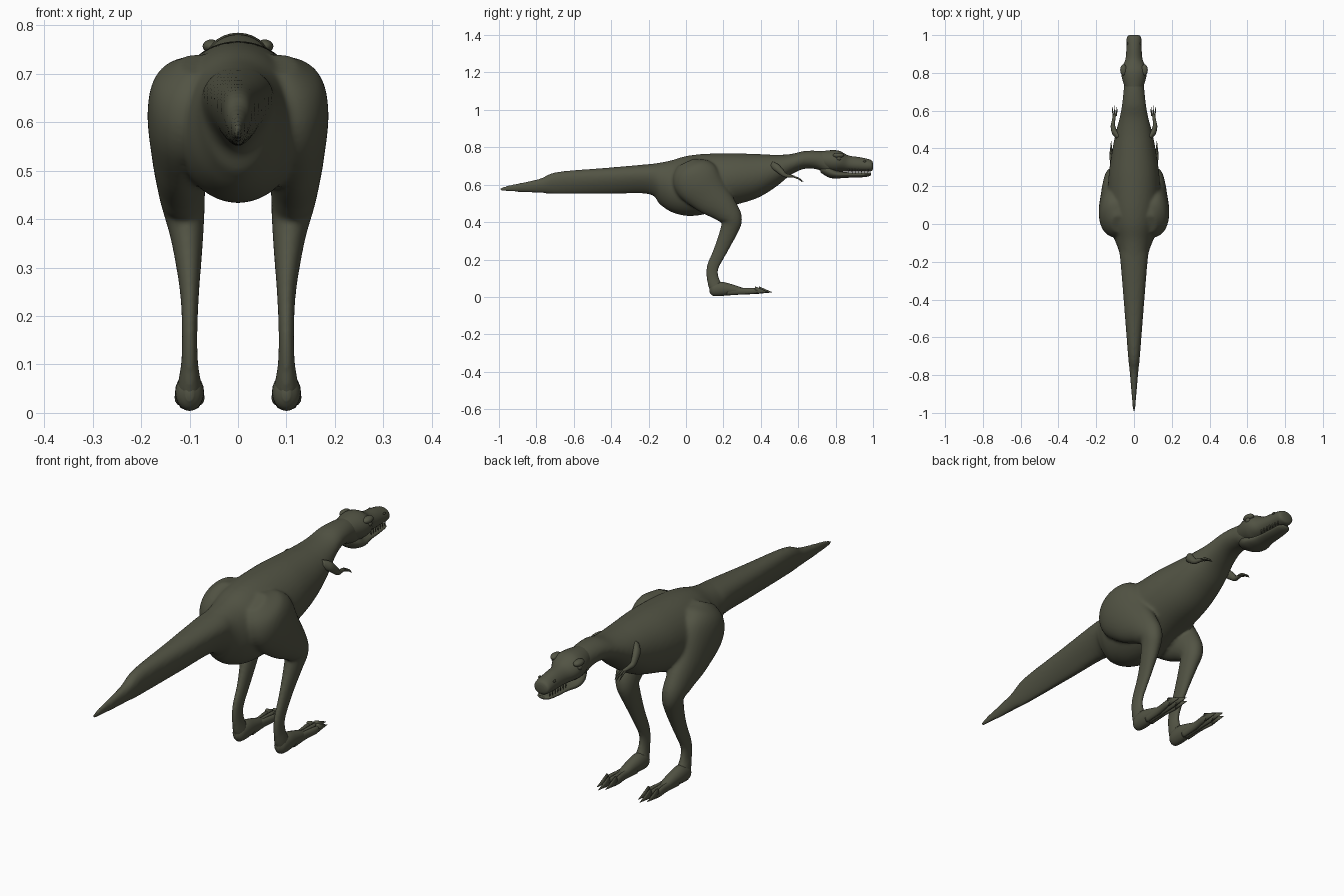
import bpy, bmesh, math
from mathutils import Vector

cube = bpy.data.objects.get("Cube")
if cube:
    bpy.data.objects.remove(cube, do_unlink=True)


def make_material(name, colour):
    mat = bpy.data.materials.new(name)
    mat.use_nodes = True
    mat.diffuse_color = colour
    mat.node_tree.nodes["Principled BSDF"].inputs["Base Color"].default_value = colour
    return mat


hide = make_material("olive hide", (0.085, 0.088, 0.058, 1))


def smooth_rows(rows, steps):
    """Catmull-Rom interpolation of every column."""
    out = []
    for i in range(len(rows) - 1):
        a, b, c, d = (rows[min(max(i + j, 0), len(rows) - 1)] for j in (-1, 0, 1, 2))
        for s in range(steps):
            t = s / steps
            out.append([q + t * (r - p + t * (2*p - 5*q + 4*r - s4 + t * (3*q - p - 3*r + s4))) / 2
                        for p, q, r, s4 in zip(a, b, c, d)])
    return out + [list(rows[-1])]


def tube(bm, rows, upright=False, sides=28, steps=5):
    """Loft egg-shaped rings; row = x, y, z, half width, half depth, egg factor."""
    rows = smooth_rows(rows, steps)
    centres = [Vector(r[:3]) for r in rows]
    rings = []
    for i, (x, y, z, rx, rn, egg) in enumerate(rows):
        along = centres[min(i + 1, len(rows) - 1)] - centres[max(i - 1, 0)]
        normal = Vector((0, 0, 1)) if upright else Vector((1, 0, 0)).cross(along).normalized()
        ring = []
        for k in range(sides):
            a = math.tau * k / sides
            offset = Vector((max(rx, .001) * math.cos(a) * (1 + egg * math.sin(a)), 0, 0))
            ring.append(bm.verts.new(centres[i] + offset + normal * max(rn, .001) * math.sin(a)))
        rings.append(ring)
    for r0, r1 in zip(rings, rings[1:]):
        for k in range(sides):
            n = (k + 1) % sides
            bm.faces.new((r0[k], r0[n], r1[n], r1[k]))
    bm.faces.new(rings[0][::-1])
    bm.faces.new(rings[-1])


def profile(rows):
    """Turn y, top, bottom, half width, egg into tube rows."""
    return [(0, y, (t + b) / 2, w, (t - b) / 2, e) for y, t, b, w, e in rows]


def ball(bm, centre, radii):
    new = bmesh.ops.create_uvsphere(bm, u_segments=16, v_segments=10, radius=1)["verts"]
    for v in new:
        v.co = Vector(centre) + Vector(c * r for c, r in zip(v.co, radii))


def finish(name, bm):
    bmesh.ops.recalc_face_normals(bm, faces=bm.faces)
    for f in bm.faces:
        f.smooth = True
    mesh = bpy.data.meshes.new(name)
    bm.to_mesh(mesh)
    bm.free()
    mesh.materials.append(hide)
    obj = bpy.data.objects.new(name, mesh)
    bpy.context.collection.objects.link(obj)
    return obj


def flip(side, rows):
    return [(side * r[0], *r[1:]) for r in rows]


# Tail, trunk and neck with both legs, fused into one skin
torso = [(-1, .58, .572, .003, 0), (-.96, .595, .563, .008, .1), (-.79, .63, .556, .022, .2),
         (-.69, .668, .55, .031, .3), (-.43, .69, .55, .05, .35), (-.2, .71, .55, .069, .3),
         (-.14, .718, .495, .08, .15), (-.08, .73, .455, .104, 0), (0, .753, .434, .128, 0),
         (.1, .765, .442, .14, 0), (.25, .768, .488, .135, 0), (.38, .764, .528, .117, 0),
         (.48, .76, .588, .098, 0), (.56, .764, .652, .077, 0), (.63, .78, .684, .064, 0),
         (.7, .782, .682, .056, 0), (.76, .775, .655, .051, 0), (.8, .765, .67, .045, 0)]
leg = [(.085, 0, .72, .035, .05, 0), (.102, .02, .68, .07, .105, 0), (.117, .06, .62, .07, .127, 0),
       (.119, .13, .54, .06, .105, 0), (.117, .205, .47, .05, .075, 0), (.112, .244, .415, .043, .057, 0),
       (.105, .23, .355, .033, .048, 0), (.1, .185, .25, .02, .038, 0), (.1, .143, .16, .016, .033, 0),
       (.1, .143, .1, .018, .033, 0), (.1, .16, .05, .026, .036, 0), (.1, .172, .035, .02, .02, 0)]
bm = bmesh.new()
tube(bm, profile(torso), upright=True, sides=40)
for side in (1, -1):
    tube(bm, flip(side, leg))
body = finish("body_and_legs", bm)
remesh = body.modifiers.new("fuse", "REMESH")
remesh.mode = "VOXEL"
remesh.voxel_size = .007
remesh.use_smooth_shade = True
soften = body.modifiers.new("soften", "SMOOTH")
soften.factor = .5
soften.iterations = 10

# Upper head: flared behind the eyes, blunt at the snout
skull = [(.68, .772, .71, .03, 0), (.74, .781, .68, .054, 0), (.79, .785, .668, .067, 0),
         (.825, .779, .67, .066, 0), (.87, .756, .672, .046, -.1), (.93, .747, .671, .04, -.1),
         (.975, .737, .671, .039, -.05), (.994, .728, .674, .034, 0), (1, .715, .685, .02, 0)]
bm = bmesh.new()
tube(bm, profile(skull), upright=True)
for side in (1, -1):
    ball(bm, (side * .055, .815, .757), (.018, .03, .014))
finish("skull", bm)

# Lower jaw
jaw = [(.72, .71, .665, .03, 0), (.765, .7, .638, .052, 0), (.81, .676, .634, .053, 0),
       (.86, .667, .637, .041, .15), (.93, .665, .639, .035, .2), (.975, .666, .644, .03, .2),
       (.99, .664, .652, .018, 0)]
bm = bmesh.new()
tube(bm, profile(jaw), upright=True)
finish("lower_jaw", bm)

# Teeth along the upper jaw
bm = bmesh.new()
for side in (1, -1):
    for i in range(7):
        y = .87 + i * .017
        x = side * (.031 - i * .0008)
        tube(bm, [(x, y, .685, .003, .004, 0), (x, y + .001, .661, .0005, .0005, 0)], sides=6, steps=1)
finish("teeth", bm)

for side, word in ((1, "left"), (-1, "right")):
    # Eye and nostril
    bm = bmesh.new()
    ball(bm, (side * .062, .817, .74), (.009, .013, .011))
    finish(word + "_eye", bm)
    bm = bmesh.new()
    ball(bm, (side * .036, .955, .725), (.004, .008, .005))
    finish(word + "_nostril", bm)

    # Small arm with three thin fingers
    bm = bmesh.new()
    arm = [(.08, .455, .71, .015, .016, 0), (.1, .48, .695, .016, .02, 0), (.11, .51, .668, .013, .016, 0),
           (.111, .528, .652, .011, .012, 0), (.108, .55, .647, .009, .009, 0),
           (.103, .58, .643, .008, .006, 0)]
    tube(bm, flip(side, arm), sides=14)
    for i in (-1, 0, 1):
        x = .102 + i * .007
        finger = [(x, .572, .643, .004, .004, 0), (x + i * .004, .6, .634, .003, .005, 0),
                  (x + i * .004, .628 - abs(i) * .008, .616, .0005, .0005, 0)]
        tube(bm, flip(side, finger), sides=8)
    finish(word + "_arm", bm)

    # Foot with a heel pad, three toes and pointed claws
    bm = bmesh.new()
    foot = [(.1, .125, .04, .008, .015, 0), (.1, .145, .04, .026, .034, 0), (.1, .19, .043, .03, .038, 0),
            (.1, .245, .04, .026, .028, 0), (.1, .3, .032, .02, .018, 0), (.1, .33, .03, .01, .01, 0)]
    tube(bm, flip(side, foot), upright=True, sides=20)
    for i in (-1, 0, 1):
        x, end = .1 + i * .013, .4 - abs(i) * .02
        tip = x + i * .008
        toe = [(x, .22, .03, .012, .022, 0), (x, .3, .031, .011, .018, 0),
               (tip, end - .02, .032, .01, .016, 0), (tip, end + .01, .032, .006, .01, 0)]
        tube(bm, flip(side, toe), upright=True, sides=12)
        claw = [(tip, end - .01, .037, .009, .021, 0), (tip, end + .06, .025, .0005, .0005, 0)]
        tube(bm, flip(side, claw), upright=True, sides=10, steps=2)
    finish(word + "_foot", bm)
